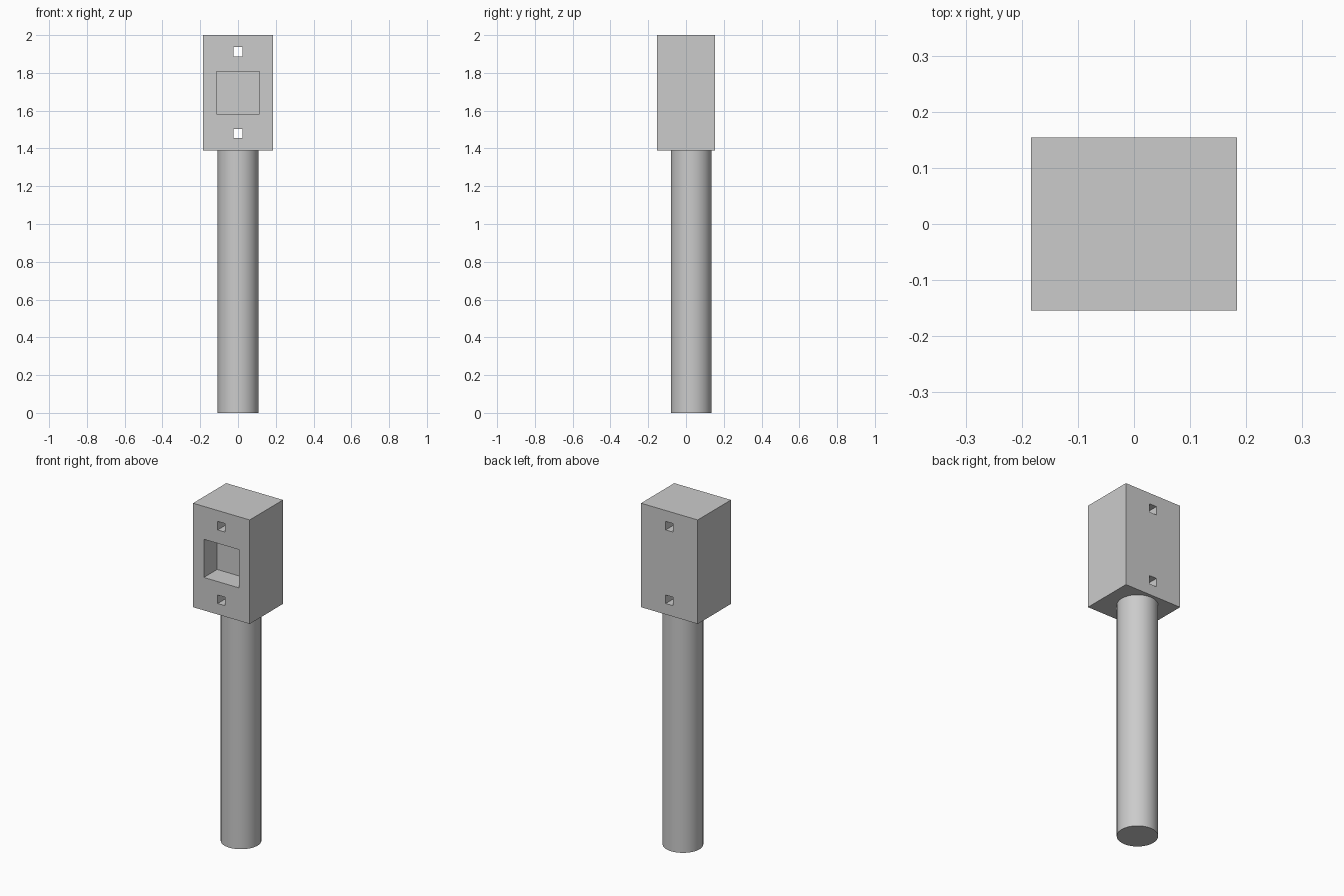
import bpy

default_cube = bpy.data.objects.get("Cube")
if default_cube:
    bpy.data.objects.remove(default_cube, do_unlink=True)

HALF_W, HALF_D = 0.184, 0.154
BOTTOM, TOP = 1.39, 2.0
MID = (BOTTOM + TOP) / 2

grey = bpy.data.materials.new("plain grey")
grey.use_nodes = True
colour = (0.6, 0.6, 0.6, 1)
grey.diffuse_color = colour
grey.node_tree.nodes["Principled BSDF"].inputs["Base Color"].default_value = colour


def box(name, x, y, z):
    """Box from (min, max) pairs on each axis."""
    bpy.ops.mesh.primitive_cube_add(size=1, location=[sum(p) / 2 for p in (x, y, z)])
    obj = bpy.context.object
    obj.name = name
    obj.scale = [p[1] - p[0] for p in (x, y, z)]
    bpy.ops.object.transform_apply(location=True, rotation=False, scale=True)
    return obj


def cut(target, cutter):
    mod = target.modifiers.new("cut", 'BOOLEAN')
    mod.operation = 'DIFFERENCE'
    mod.solver = 'EXACT'
    mod.object = cutter
    bpy.context.view_layer.objects.active = target
    bpy.ops.object.modifier_apply(modifier=mod.name)
    bpy.data.objects.remove(cutter, do_unlink=True)


# Head block
head = box("head_block", (-HALF_W, HALF_W), (-HALF_D, HALF_D), (BOTTOM, TOP))
head.data.materials.append(grey)

# Square pocket in the front
cut(head, box("pocket_cutter", (-0.114, 0.114), (-0.3, -0.031), (MID - 0.112, MID + 0.112)))

# Two square holes right through, above and below the pocket
for side in (-1, 1):
    z = MID + side * 0.216
    cut(head, box("hole_cutter", (-0.024, 0.024), (-0.3, 0.3), (z - 0.025, z + 0.025)))

# Round handle, set slightly towards the back
bpy.ops.mesh.primitive_cylinder_add(vertices=64, radius=0.108, depth=BOTTOM,
                                    location=(0, 0.028, BOTTOM / 2))
handle = bpy.context.object
handle.name = "handle"
handle.data.materials.append(grey)
bpy.ops.object.shade_smooth_by_angle()
